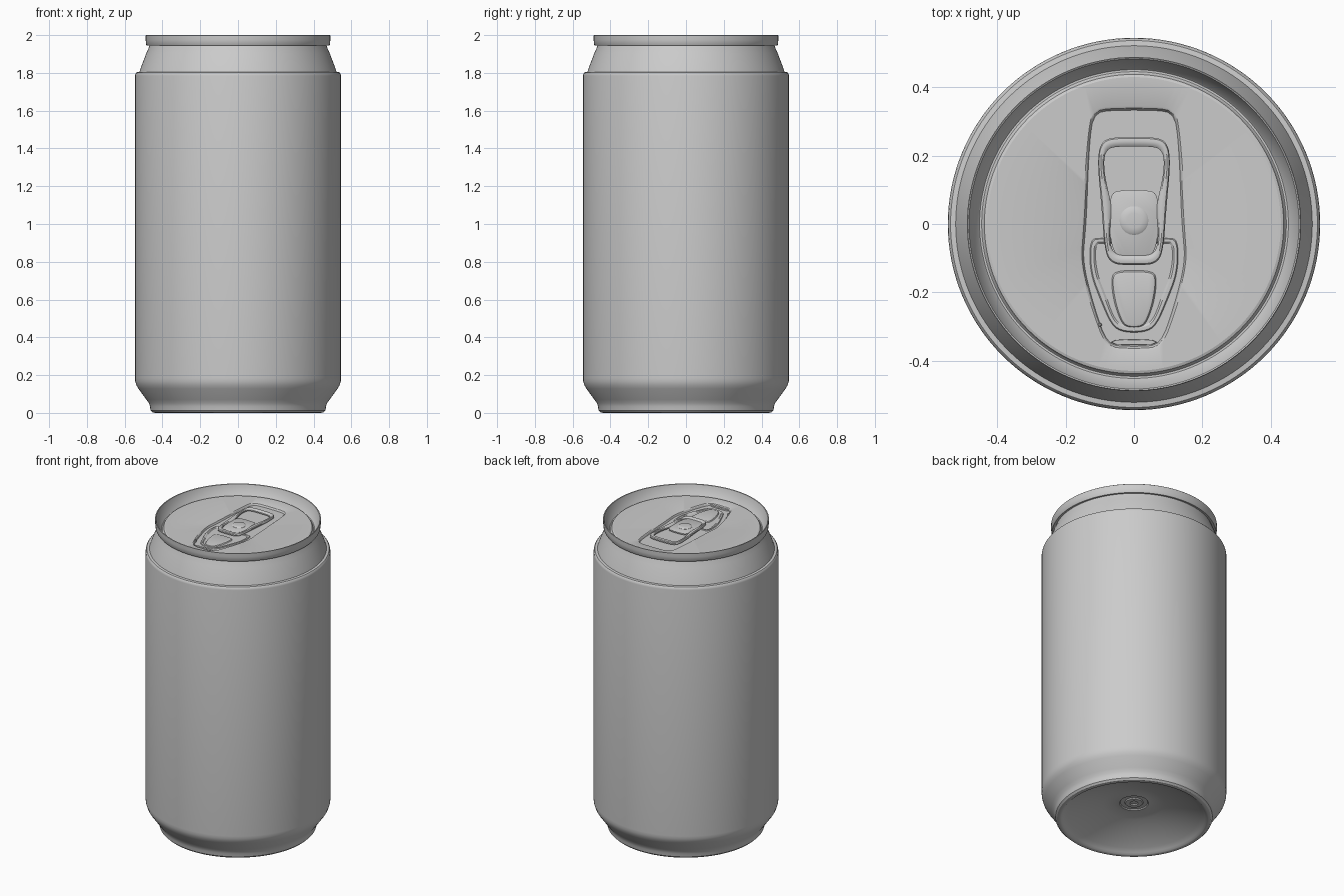
import bpy, bmesh, math
from mathutils import Vector

if "Cube" in bpy.data.objects:
    bpy.data.objects.remove(bpy.data.objects["Cube"])

N = 128


def circle(r, z, n=N, c=(0, 0)):
    return [(c[0] + r * math.cos(2 * math.pi * i / n),
             c[1] + r * math.sin(2 * math.pi * i / n), z) for i in range(n)]


def outline(half, c, n=N):
    """Mirror a half outline, round it, and resample it by angle about (0, c)."""
    pts = [Vector(p) for p in half] + [Vector((-x, y)) for x, y in reversed(half)]
    for _ in range(3):
        pts = [q for a, b in zip(pts, pts[1:] + pts[:1])
               for q in (a.lerp(b, .25), a.lerp(b, .75))]
    o, out = Vector((0, c)), []
    for i in range(n):
        t = 2 * math.pi * i / n + 1e-4
        d = Vector((math.cos(t), math.sin(t)))
        best = 0
        for a, b in zip(pts, pts[1:] + pts[:1]):
            e = b - a
            den = d.x * e.y - d.y * e.x
            if abs(den) < 1e-9:
                continue
            w = a - o
            s = (w.x * e.y - w.y * e.x) / den
            u = (w.x * d.y - w.y * d.x) / den
            if s > 0 and -1e-6 <= u <= 1 + 1e-6:
                best = max(best, s)
        out.append(o + d * best)
    return out


def at(shape, z, inset=0, c=0):
    """Place an outline at height z, pulled in toward its centre."""
    res = []
    for p in shape:
        v = p - Vector((0, c))
        v = v * (1 - inset / v.length)
        res.append((v.x, v.y + c, z))
    return res


def loft(name, loops, cap_start=False, cap_end=False, closed=False):
    bm = bmesh.new()
    rings = [[bm.verts.new(p) for p in l] for l in loops]
    pairs = list(zip(rings, rings[1:]))
    if closed:
        pairs.append((rings[-1], rings[0]))
    for a, b in pairs:
        n = len(a)
        for i in range(n):
            j = (i + 1) % n
            bm.faces.new((a[i], a[j], b[j], b[i]))
    if cap_start:
        bm.faces.new(rings[0][::-1])
    if cap_end:
        bm.faces.new(rings[-1])
    me = bpy.data.meshes.new(name)
    bm.to_mesh(me)
    bm.free()
    ob = bpy.data.objects.new(name, me)
    bpy.context.collection.objects.link(ob)
    bpy.ops.object.select_all(action='DESELECT')
    ob.select_set(True)
    bpy.context.view_layer.objects.active = ob
    bpy.ops.object.shade_smooth_by_angle(angle=math.radians(32))
    return ob


# Can body: stamped centre rings, domed base, foot, wall, shoulder and neck
base = [(.02, .112), (.025, .106), (.05, .106), (.055, .112), (.08, .112), (.085, .106)]
base += [(r, .107 * (1 - (r / .42) ** 2) + .012) for r in (.12, .18, .24, .3, .35, .39)]
body = base + [(.418, .012), (.428, .003), (.44, 0), (.453, .003), (.463, .013),
               (.466, .035), (.472, .052), (.485, .07), (.527, .128), (.538, .147),
               (.544, .167), (.545, .185), (.545, 1.785), (.543, 1.796), (.537, 1.803),
               (.522, 1.805), (.512, 1.835), (.485, 1.905), (.472, 1.935), (.468, 1.948)]
loft("can_body", [circle(r, z) for r, z in body], cap_start=True)

# Seamed rim with sloping inner wall and countersink groove
rim = [(.466, 1.946), (.483, 1.944), (.486, 1.948), (.489, 1.975), (.489, 1.998),
       (.487, 2.0), (.483, 1.998), (.478, 1.98), (.456, 1.932), (.452, 1.928),
       (.446, 1.928), (.442, 1.932), (.438, 1.943), (.43, 1.946)]
loft("lid_rim", [circle(r, z) for r, z in rim])

# Lid panel with a teardrop recess
recess = outline([(.075, .345), (.12, .335), (.135, .27), (.155, -.03), (.16, -.12),
                  (.12, -.26), (.08, -.365), (.03, -.37)], 0)
loft("lid_panel", [circle(.43, 1.946), at(recess, 1.946), at(recess, 1.943, .006),
                   at(recess, 1.932, .012)], cap_end=True)

# Mouth panel, scored into the recess, with a raised bead
mouth = outline([(.1, -.04), (.13, -.045), (.13, -.14), (.1, -.22), (.065, -.3),
                 (.03, -.318)], -.16)
loft("mouth_panel", [at(mouth, 1.931), at(mouth, 1.937, .004, -.16),
                     at(mouth, 1.937, .014, -.16), at(mouth, 1.933, .02, -.16)],
     cap_end=True)
bead = outline([(.055, -.135), (.068, -.16), (.06, -.23), (.035, -.295), (.015, -.305)], -.21)
loft("mouth_bead", [at(bead, 1.932), at(bead, 1.939, .005, -.21),
                    at(bead, 1.941, .012, -.21)], cap_end=True)

# Pull tab: rounded rim around an opening
tab = outline([(.05, .255), (.095, .245), (.108, .19), (.095, .05), (.085, -.09),
               (.06, -.118), (.02, -.12)], .06)
ring = [(0, 1.944), (0, 1.952), (.004, 1.957), (.012, 1.959), (.022, 1.957),
        (.028, 1.952), (.028, 1.944), (.014, 1.94)]
loft("pull_tab", [at(tab, z, i, .06) for i, z in ring], closed=True)

# Tab web with its rivet
web = outline([(.03, .1), (.075, .09), (.07, -.06), (.045, -.1), (.02, -.1)], 0)
loft("tab_web", [at(web, 1.942), at(web, 1.95), at(web, 1.952, .004)],
     cap_start=True, cap_end=True)
rivet = [(.042, 1.95), (.042, 1.953), (.036, 1.957), (.022, 1.959)]
loft("rivet", [circle(r, z, 48, (0, .01)) for r, z in rivet], cap_end=True)

# Stamped stop bar and dimple at the pouring end
bar = outline([(.05, -.338), (.068, -.342), (.068, -.35), (.05, -.354)], -.346, 48)
loft("stop_bar", [at(bar, 1.931), at(bar, 1.938), at(bar, 1.94, .002, -.346)], cap_end=True)
loft("dimple", [circle(r, z, 16, (-.1, -.295)) for r, z in
                ((.006, 1.93), (.005, 1.946), (.003, 1.948))], cap_end=True)
